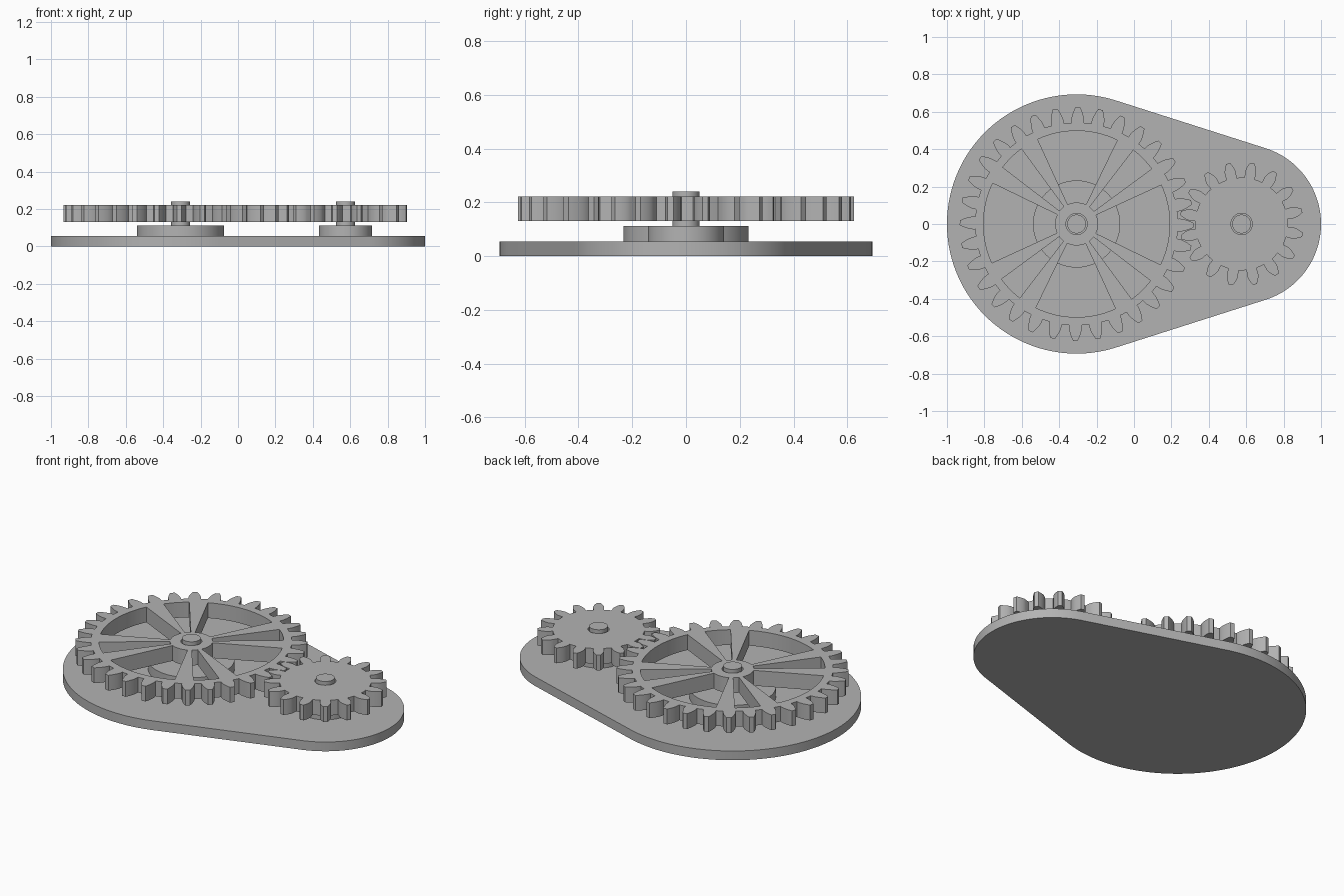
import bpy, bmesh
from math import sin, cos, tan, acos, radians, pi, sqrt

old = bpy.data.objects.get("Cube")
if old:
    bpy.data.objects.remove(old, do_unlink=True)

grey = bpy.data.materials.new("machined_grey")
grey.use_nodes = True
colour = (0.45, 0.45, 0.45, 1)
grey.diffuse_color = colour
grey.node_tree.nodes["Principled BSDF"].inputs["Base Color"].default_value = colour

WHEEL_X, PINION_X = -0.307, 0.575
MODULE = (PINION_X - WHEEL_X) / 24      # 32 and 16 teeth


def polar(r, a, cx=0.0):
    return (cx + r * cos(a), r * sin(a))


def arc(r, a0, a1, n, cx=0.0):
    return [polar(r, a0 + (a1 - a0) * i / n, cx) for i in range(n + 1)]


def circle(r, n=96):
    return arc(r, 0, 2 * pi, n)[:-1]


def plate(name, loops, z0, z1, x=0.0, turn=0.0):
    """Extrude closed outlines (inner loops become holes) from z0 to z1."""
    curve = bpy.data.curves.new(name + "_profile", 'CURVE')
    curve.dimensions, curve.fill_mode = '2D', 'BOTH'
    curve.extrude = (z1 - z0) / 2
    for pts in loops:
        spline = curve.splines.new('POLY')
        spline.points.add(len(pts) - 1)
        for p, (px, py) in zip(spline.points, pts):
            p.co = (px, py, 0, 1)
        spline.use_cyclic_u = True
    helper = bpy.data.objects.new(name + "_profile", curve)
    bpy.context.collection.objects.link(helper)
    bpy.context.view_layer.update()
    mesh = bpy.data.meshes.new_from_object(
        helper.evaluated_get(bpy.context.evaluated_depsgraph_get()))
    bpy.data.objects.remove(helper, do_unlink=True)

    # weld caps to walls
    bm = bmesh.new()
    bm.from_mesh(mesh)
    bmesh.ops.remove_doubles(bm, verts=bm.verts, dist=1e-5)
    bmesh.ops.recalc_face_normals(bm, faces=bm.faces)
    bm.to_mesh(mesh)
    bm.free()

    mesh.name = name
    mesh.materials.clear()
    mesh.materials.append(grey)
    obj = bpy.data.objects.new(name, mesh)
    bpy.context.collection.objects.link(obj)
    obj.location = (x, 0, (z0 + z1) / 2)
    obj.rotation_euler.z = turn
    bpy.ops.object.select_all(action='DESELECT')
    obj.select_set(True)
    bpy.context.view_layer.objects.active = obj
    bpy.ops.object.shade_smooth_by_angle(angle=radians(25))
    return obj


def gear_outline(teeth, phase=0.0):
    """Involute teeth with a 20 degree pressure angle."""
    pitch = MODULE * teeth / 2
    tip, root = pitch + MODULE, pitch - 1.25 * MODULE
    base = pitch * cos(radians(20))

    def involute(r):
        t = sqrt(max((r / base) ** 2 - 1, 0))
        return t - acos(min(base / r, 1))

    def half_angle(r):
        return 0.48 * pi / teeth + involute(pitch) - involute(r)

    start = max(base, root)
    radii = [root] + [start + (tip - start) * i / 6 for i in range(7)]
    pts = []
    for k in range(teeth):
        mid = phase + 2 * pi * k / teeth
        pts += [polar(r, mid - half_angle(r)) for r in radii]
        pts += [polar(r, mid + half_angle(r)) for r in reversed(radii)]
        gap = pi / teeth
        pts.append(polar(root, mid + gap))
    return pts


def window(mid, half, r0=0.115, r1=0.498):
    return arc(r1, mid - half, mid + half, 16) + arc(r0, mid + half, mid - half, 8)


# base: two discs joined by tangent edges
big, small = 0.693, 0.425
tangent = acos((big - small) / (PINION_X - WHEEL_X))
outline = arc(small, -tangent, tangent, 64, PINION_X)
outline += arc(big, tangent, 2 * pi - tangent, 96, WHEEL_X)
plate("base_plate", [outline], 0, 0.055)

# bosses and shafts
for label, x, boss in (("wheel", WHEEL_X, 0.233), ("pinion", PINION_X, 0.142)):
    plate(label + "_boss", [circle(boss)], 0.055, 0.112, x)
    plate(label + "_shaft", [circle(0.05, 48)], 0.112, 0.24, x)

# gears: the wheel has wide and narrow windows in turn
bore = circle(0.057, 48)
windows = []
for q in range(4):
    windows.append(window(q * pi / 2, radians(25.3)))
    windows.append(window(q * pi / 2 + pi / 4, radians(8.1)))
turn = radians(-0.6)
plate("wheel_gear", [gear_outline(32), bore] + windows, 0.13, 0.221, WHEEL_X, turn)
plate("pinion_gear", [gear_outline(16, pi / 16), bore], 0.13, 0.221, PINION_X, -2 * turn)
